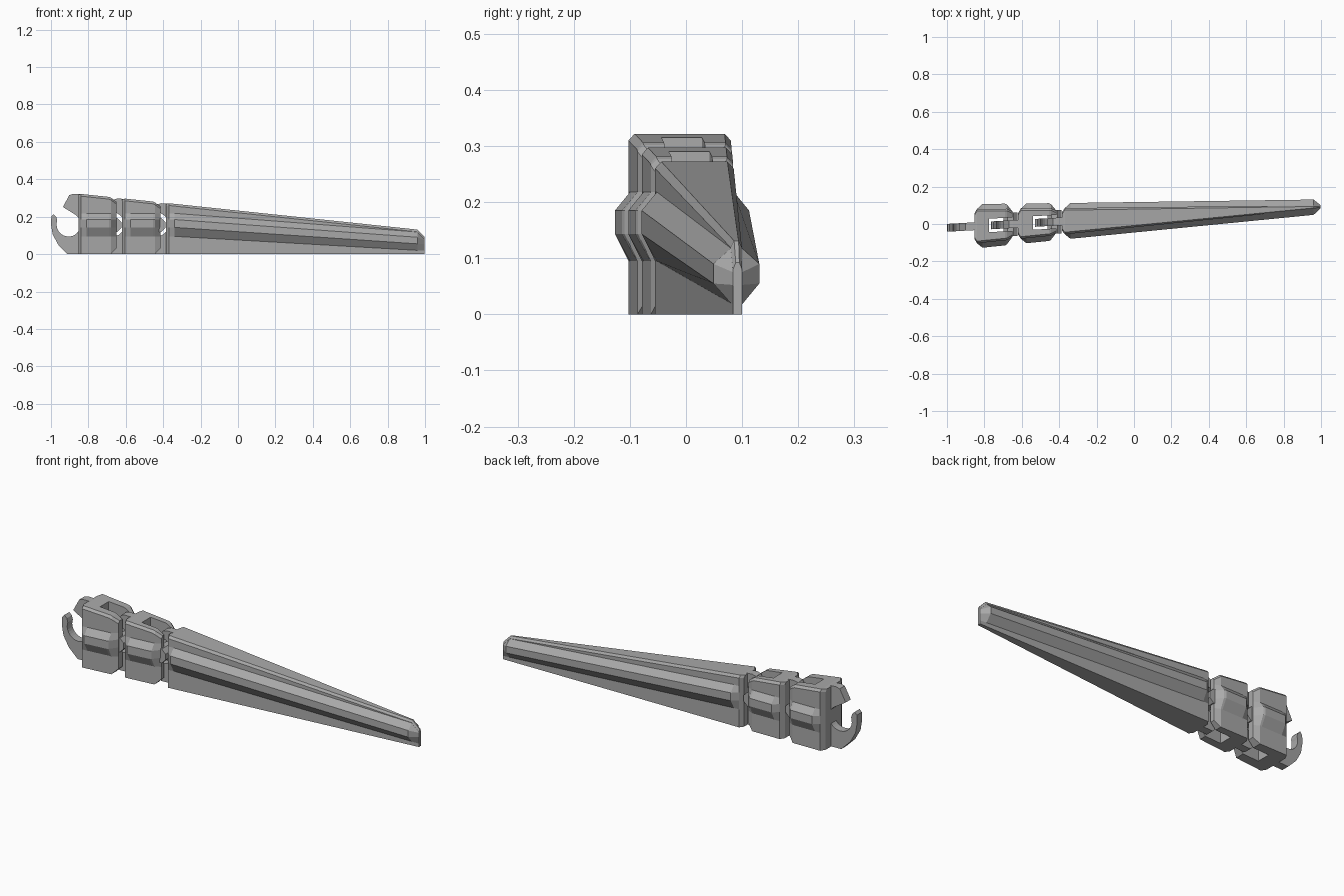
import bpy, bmesh, math
from mathutils import Matrix, Vector

old = bpy.data.objects.get("Cube")
if old:
    bpy.data.objects.remove(old, do_unlink=True)

grey = bpy.data.materials.new("mid_grey")
grey.use_nodes = True
colour = (0.4, 0.4, 0.4, 1)
grey.diffuse_color = colour
grey.node_tree.nodes["Principled BSDF"].inputs["Base Color"].default_value = colour


# One long taper shared by every segment
def front_y(x): return -0.055 + 0.1014 * (x + 0.37)
def back_y(x): return 0.085 + 0.011 * (x + 0.37)
def mid_y(x): return (front_y(x) + back_y(x)) / 2
def top_z(x): return 0.272 - 0.106 * (x + 0.37)


def make_object(name, bm):
    bmesh.ops.recalc_face_normals(bm, faces=bm.faces)
    mesh = bpy.data.meshes.new(name)
    bm.to_mesh(mesh)
    bm.free()
    mesh.materials.append(grey)
    ob = bpy.data.objects.new(name, mesh)
    bpy.context.scene.collection.objects.link(ob)
    return ob


def section(x, ridge=0.0, width=1.0, drop=0.0, lift=0.0):
    """Cross-section: flat walls, chamfered top, a ridge along each side."""
    half = (back_y(x) - front_y(x)) / 2 * width
    top = top_z(x) - drop
    cham = min(0.011, half * 0.6)
    t = max(0.0, x + 0.34) / 1.3
    lim = top - 0.013
    zs = [0.095 - 0.075 * t, 0.143 - 0.088 * t, 0.185 - 0.095 * t, 0.218 - 0.093 * t]
    zs = [min(z, lim - 0.004 * (3 - i)) for i, z in enumerate(zs)]
    out = half + ridge * (0.027 + 0.004 * t)
    side = [(half, lift), (half, zs[0]), (out, zs[1]), (out, zs[2]),
            (half, zs[3]), (half, top - 0.012), (half - cham, top)]
    c = mid_y(x)
    ring = [(c - w, z) for w, z in side] + [(c + w, z) for w, z in reversed(side)]
    return [Vector((x, y, z)) for y, z in ring]


def loft(name, rings):
    bm = bmesh.new()
    loops = [[bm.verts.new(p) for p in r] for r in rings]
    n = len(loops[0])
    for a, b in zip(loops, loops[1:]):
        for i in range(n):
            j = (i + 1) % n
            bm.faces.new((a[i], a[j], b[j], b[i]))
    bm.faces.new(loops[0])
    bm.faces.new(loops[-1])
    return make_object(name, bm)


def cut_slot(ob, x0, x1):
    bm = bmesh.new()
    bmesh.ops.create_cube(bm, size=1)
    for v in bm.verts:
        v.co = Vector((x0 if v.co.x < 0 else x1, v.co.y * 0.072, v.co.z))
        v.co.y += mid_y(v.co.x)
    cutter = make_object(ob.name + "_cutter", bm)
    cutter.hide_render = True
    cutter.hide_set(True)
    cutter.display_type = 'WIRE'
    mod = ob.modifiers.new("slot", 'BOOLEAN')
    mod.operation = 'DIFFERENCE'
    mod.solver = 'EXACT'
    mod.object = cutter
    # Bake the cut so the helper can go
    deps = bpy.context.evaluated_depsgraph_get()
    baked = bpy.data.meshes.new_from_object(ob.evaluated_get(deps))
    ob.modifiers.clear()
    ob.data = baked
    bpy.data.objects.remove(cutter, do_unlink=True)


def hook(name, x0):
    """Open clasp plate that reaches left from a segment starting at x0."""
    cx, cz, r = x0 - 0.066, 0.158, 0.064
    top = top_z(x0)
    outer = [(x0 + 0.01, 0), (cx - 0.005, 0), (cx - 0.055, 0.05), (cx - 0.085, 0.105),
             (cx - 0.094, 0.16), (cx - 0.092, 0.2), (cx - 0.08, 0.214), (cx - 0.066, 0.2)]
    arc = [math.radians(160 + 260 * i / 22) for i in range(23)]
    inner = [(cx + r * math.cos(a), cz + r * math.sin(a)) for a in arc]
    jaw = [(cx + 0.018, 0.222), (cx - 0.03, top - 0.07), (cx + 0.004, top - 0.006),
           (cx + 0.025, top), (x0 + 0.01, top - 0.002)]
    bm = bmesh.new()
    pts = outer + inner + jaw
    rows = [[bm.verts.new((x, mid_y(x) + s * 0.021, z)) for x, z in pts] for s in (-1, 1)]
    for row in rows:
        bm.faces.new(row)
    for i in range(len(pts)):
        j = (i + 1) % len(pts)
        bm.faces.new((rows[0][i], rows[0][j], rows[1][j], rows[1][i]))
    make_object(name, bm)


def pin(name, x):
    """Octagonal hinge bar across the slot."""
    bm = bmesh.new()
    bmesh.ops.create_cone(bm, cap_ends=True, segments=8, radius1=0.04, radius2=0.04, depth=0.125,
                          matrix=Matrix.Translation((x, mid_y(x), 0.155))
                          @ Matrix.Rotation(math.pi / 2, 4, 'X')
                          @ Matrix.Rotation(math.pi / 8, 4, 'Z'))
    make_object(name, bm)


def shoulder(x0):
    """Rings flaring from the clasp plate to the full walls."""
    return [section(x0 - 0.014, width=0.72, drop=0.006), section(x0, drop=0.0),
            section(x0 + 0.03, ridge=1)]


# Two hinged links
for label, x0 in (("first", -0.84), ("second", -0.605)):
    x1 = x0 + 0.19
    link = loft(label + "_link", shoulder(x0) + [
        section(x1 - 0.04, ridge=1),
        section(x1 - 0.03, ridge=0.85, drop=0.003),
        section(x1, width=0.82, drop=0.022, lift=0.03)])
    cut_slot(link, x0 + 0.065, x1 + 0.05)
    pin(label + "_hinge_pin", x1 - 0.01)
    hook(label + "_clasp", x0)

# Long tapering blade
loft("blade", shoulder(-0.37) + [section(0.96, ridge=1), section(0.998, drop=0.035)])
hook("blade_clasp", -0.37)
